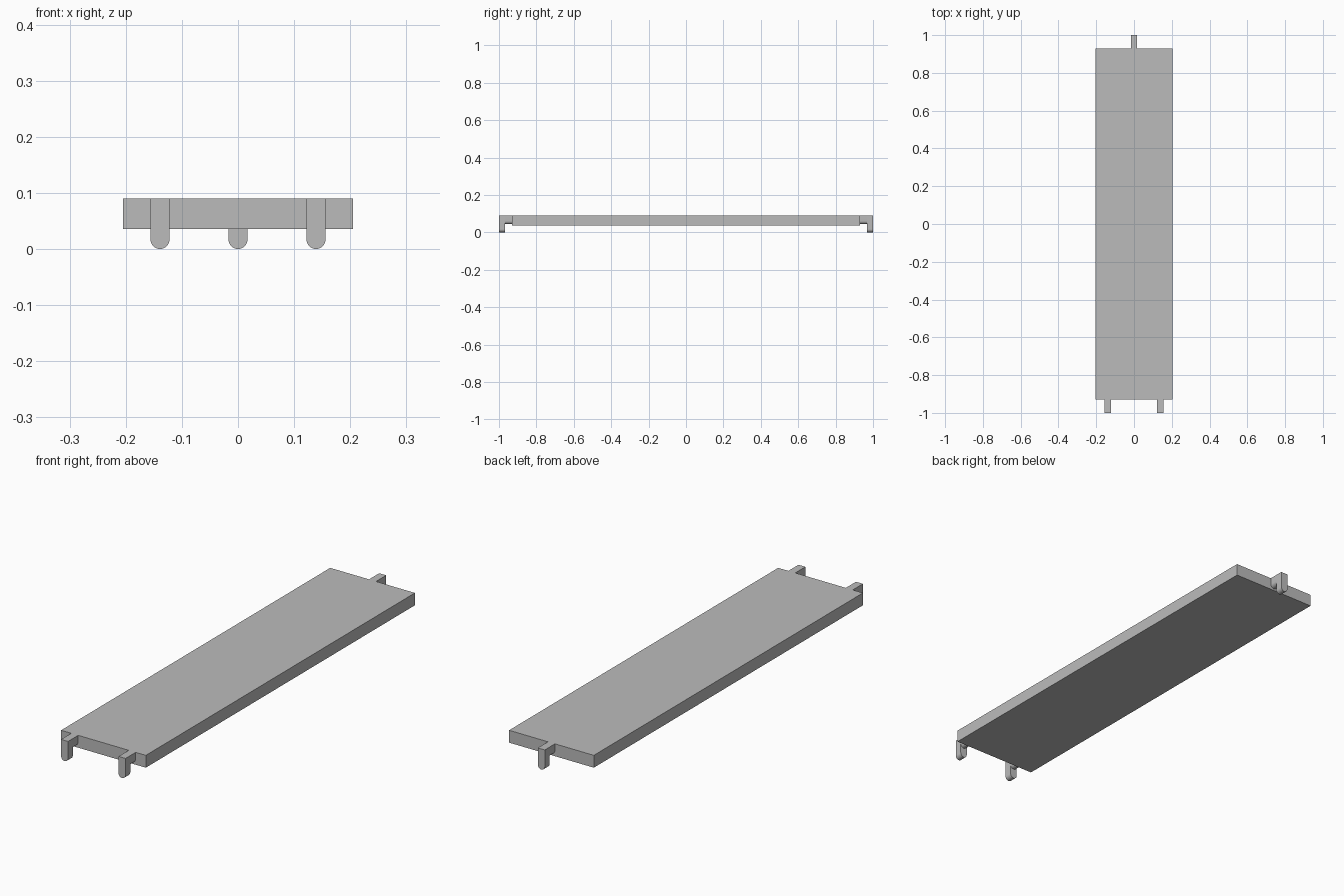
import bpy, bmesh, math

cube = bpy.data.objects.get("Cube")
if cube:
    bpy.data.objects.remove(cube, do_unlink=True)

grey = bpy.data.materials.new("plain_grey")
grey.use_nodes = True
colour = (0.5, 0.5, 0.5, 1)
grey.diffuse_color = colour
grey.node_tree.nodes["Principled BSDF"].inputs["Base Color"].default_value = colour

HALF_WIDTH, HALF_LENGTH = 0.205, 0.93
TOP, BOTTOM = 0.09, 0.036
RADIUS = 0.0168
LEG_INNER, TIP = 0.967, 1.0


def extrude_profile(bm, profile, y0, y1):
    """Extrude an x-z outline along y into a closed solid."""
    face = bm.faces.new([bm.verts.new((x, y0, z)) for x, z in profile])
    moved = bmesh.ops.extrude_face_region(bm, geom=[face])["geom"]
    verts = [v for v in moved if isinstance(v, bmesh.types.BMVert)]
    bmesh.ops.translate(bm, verts=verts, vec=(0, y1 - y0, 0))


def finish(bm, name):
    bmesh.ops.recalc_face_normals(bm, faces=bm.faces)
    mesh = bpy.data.meshes.new(name)
    bm.to_mesh(mesh)
    bm.free()
    mesh.materials.append(grey)
    obj = bpy.data.objects.new(name, mesh)
    bpy.context.collection.objects.link(obj)
    return obj


def round_bottomed(x, low, segments=16):
    """Upright bar outline with a half-round lower end."""
    arc = [math.pi * (1 + i / segments) for i in range(segments + 1)]
    points = [(x + RADIUS * math.cos(a), low + RADIUS * (1 + math.sin(a))) for a in arc]
    return points + [(x + RADIUS, TOP), (x - RADIUS, TOP)]


def hook(name, x, end):
    """Short arm leaving the plank with a longer leg hanging at its tip."""
    bm = bmesh.new()
    extrude_profile(bm, round_bottomed(x, 0.044), end * HALF_LENGTH, end * LEG_INNER)
    extrude_profile(bm, round_bottomed(x, 0), end * LEG_INNER, end * TIP)
    obj = finish(bm, name)
    bpy.ops.object.select_all(action="DESELECT")
    obj.select_set(True)
    bpy.context.view_layer.objects.active = obj
    bpy.ops.object.shade_smooth_by_angle(angle=math.radians(30))


# Long flat plank
plank = bmesh.new()
extrude_profile(plank, [(-HALF_WIDTH, BOTTOM), (HALF_WIDTH, BOTTOM),
                        (HALF_WIDTH, TOP), (-HALF_WIDTH, TOP)], -HALF_LENGTH, HALF_LENGTH)
finish(plank, "plank")

# Two hooks at the front, one at the back
hook("front_left_hook", 0.139, -1)
hook("front_right_hook", -0.139, -1)
hook("back_hook", 0, 1)
